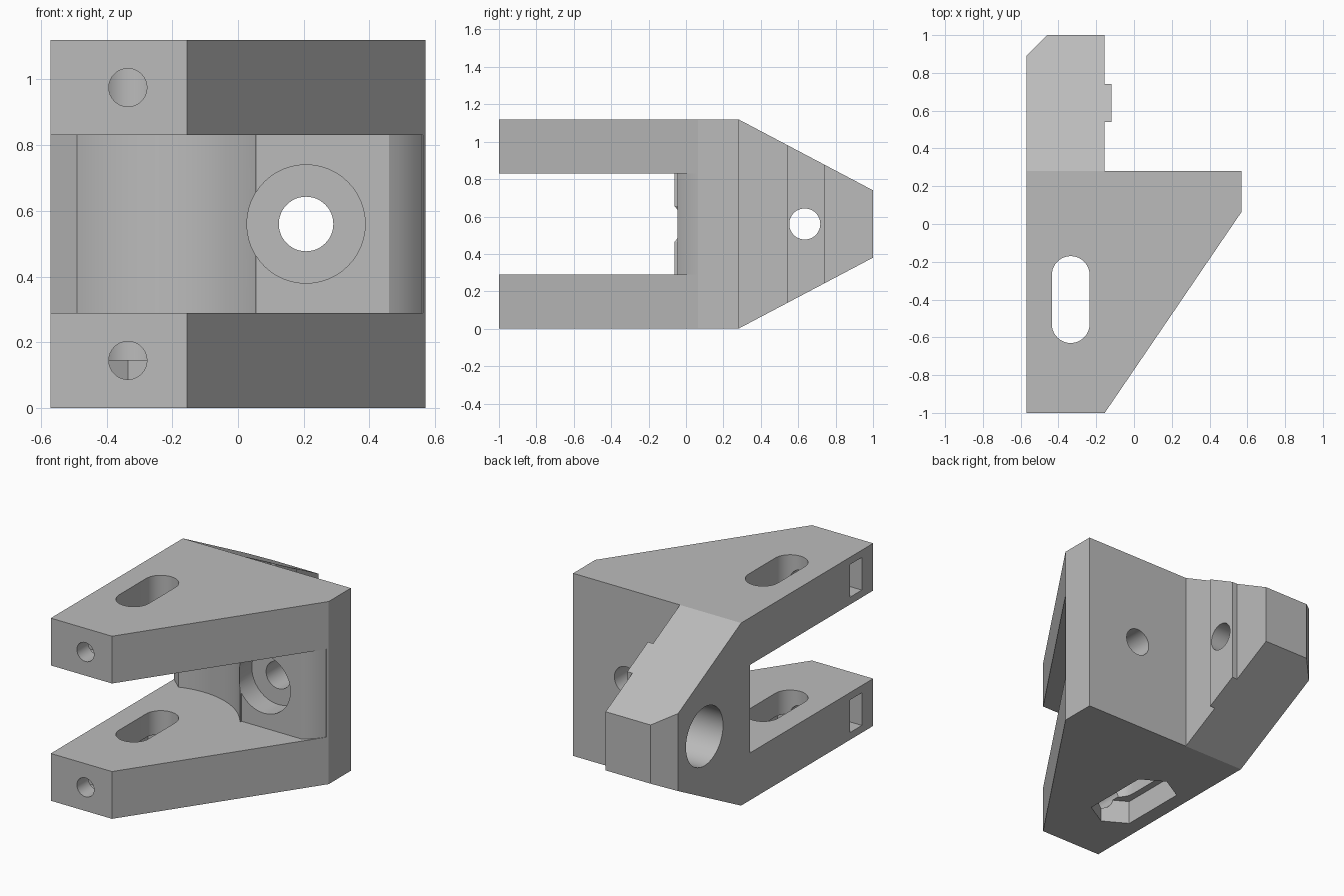
import bpy, bmesh
from math import radians, cos, sin, pi, atan2, hypot

if "Cube" in bpy.data.objects:
    bpy.data.objects.remove(bpy.data.objects["Cube"], do_unlink=True)

MID_Z, HEIGHT = 0.56, 1.12
SLOT_X = -0.335


def prism(name, pts, axis, lo, hi):
    """Extrude a closed 2D profile along an axis."""
    place = {"x": lambda u, v, w: (w, u, v),
             "y": lambda u, v, w: (u, w, v),
             "z": lambda u, v, w: (u, v, w)}[axis]
    bm = bmesh.new()
    low = [bm.verts.new(place(u, v, lo)) for u, v in pts]
    high = [bm.verts.new(place(u, v, hi)) for u, v in pts]
    bm.faces.new(low)
    bm.faces.new(high)
    n = len(pts)
    for i in range(n):
        j = (i + 1) % n
        bm.faces.new((low[i], low[j], high[j], high[i]))
    bmesh.ops.recalc_face_normals(bm, faces=bm.faces)
    mesh = bpy.data.meshes.new(name)
    bm.to_mesh(mesh)
    bm.free()
    obj = bpy.data.objects.new(name, mesh)
    bpy.context.collection.objects.link(obj)
    return obj


def arc(cx, cy, r, start, end, steps):
    angles = [start + (end - start) * i / steps for i in range(steps + 1)]
    return [(cx + r * cos(a), cy + r * sin(a)) for a in angles]


def circle(cx, cy, r, steps=48):
    return arc(cx, cy, r, 0, 2 * pi, steps)[:-1]


def cut(name, pts, axis, lo, hi):
    """Subtract a prism from the bracket."""
    cutter = prism(name, pts, axis, lo, hi)
    cutter.hide_render = True
    mod = bracket.modifiers.new(name, "BOOLEAN")
    mod.operation = "DIFFERENCE"
    mod.solver = "EXACT"
    mod.object = cutter
    bpy.ops.object.modifier_apply(modifier=mod.name)
    bpy.data.objects.remove(cutter, do_unlink=True)


# Body outline seen from above: arms, wide shoulder, tail with a raised pad
outline = [(-0.57, -1), (-0.155, -1), (0.57, 0.065), (0.57, 0.28),
           (-0.155, 0.28), (-0.155, 0.54), (-0.12, 0.54), (-0.12, 0.74),
           (-0.155, 0.74), (-0.155, 1), (-0.46, 1), (-0.57, 0.89)]
bracket = prism("clevis_bracket", outline, "z", 0, HEIGHT)
bpy.context.view_layer.objects.active = bracket
bracket.select_set(True)

# Tail taper, above and below
for flip in (1, -1):
    wedge = [(0.28, 0.56), (1.2, 0.56 - 0.92 * 0.38 / 0.72), (1.2, 0.9), (0.28, 0.9)]
    cut("tail_taper", [(y, MID_Z + flip * z) for y, z in wedge], "x", -0.8, 0.8)

# Gap between the arms: round wheel recess, flat seat and rounded outer corner
cy, r = -0.32, 0.468
a_left = atan2((r * r - 0.155 ** 2) ** 0.5, -0.155)
a_right = atan2(0.275, 0.39)
a_right = atan2((r * r - 0.39 ** 2) ** 0.5, 0.39)
recess = arc(SLOT_X, cy, r, a_right, a_left, 32)
corner = [(0.56, 0.055), (0.54, 0.026), (0.515, -0.002), (0.488, -0.026), (0.46, -0.045)]
gap = [(-0.7, -1.2), (0.9, -1.2), (0.9, 0.055)] + corner + [(0.055, -0.045)]
gap += recess + [(-0.57, 0.194), (-0.65, 0.26)]
cut("arm_gap", gap, "z", 0.29, 0.83)

# Long slots through both arms, with an elongated hex recess underneath
slot = arc(SLOT_X, -0.27, 0.1, 0, pi, 20) + arc(SLOT_X, -0.53, 0.1, pi, 2 * pi, 20)
cut("arm_slots", slot, "z", -0.2, 1.4)
hex_slot = (arc(SLOT_X, -0.27, 0.165, radians(30), radians(150), 2)
            + arc(SLOT_X, -0.53, 0.165, radians(210), radians(330), 2))
cut("hex_recess", hex_slot, "z", -0.2, 0.145)

# Adjusting screw holes in the arm ends and their side nut pockets
for z in (0.145, 0.975):
    cut("screw_hole", circle(SLOT_X, z, 0.058, 32), "y", -1.2, -0.53)
    pocket = [(-0.7, z - 0.1), (-0.277, z - 0.1), (-0.22, z),
              (-0.277, z + 0.1), (-0.7, z + 0.1)]
    cut("nut_pocket", pocket, "y", -0.89, -0.777)

# Counterbored bolt holes through the shoulder and the tail
cut("shoulder_counterbore", circle(0.207, MID_Z, 0.18), "y", -0.3, 0.095)
cut("shoulder_hole", circle(0.207, MID_Z, 0.083), "y", -0.1, 0.5)
cut("tail_counterbore", circle(0.635, MID_Z, 0.18), "x", -0.8, -0.29)
cut("tail_hole", circle(0.635, MID_Z, 0.083), "x", -0.5, 0.1)

# Plain grey finish
grey = bpy.data.materials.new("light_grey")
grey.use_nodes = True
colour = (0.5, 0.5, 0.5, 1)
grey.diffuse_color = colour
grey.node_tree.nodes["Principled BSDF"].inputs["Base Color"].default_value = colour
bracket.data.materials.clear()
bracket.data.materials.append(grey)
bpy.ops.object.shade_smooth_by_angle(angle=radians(25))
